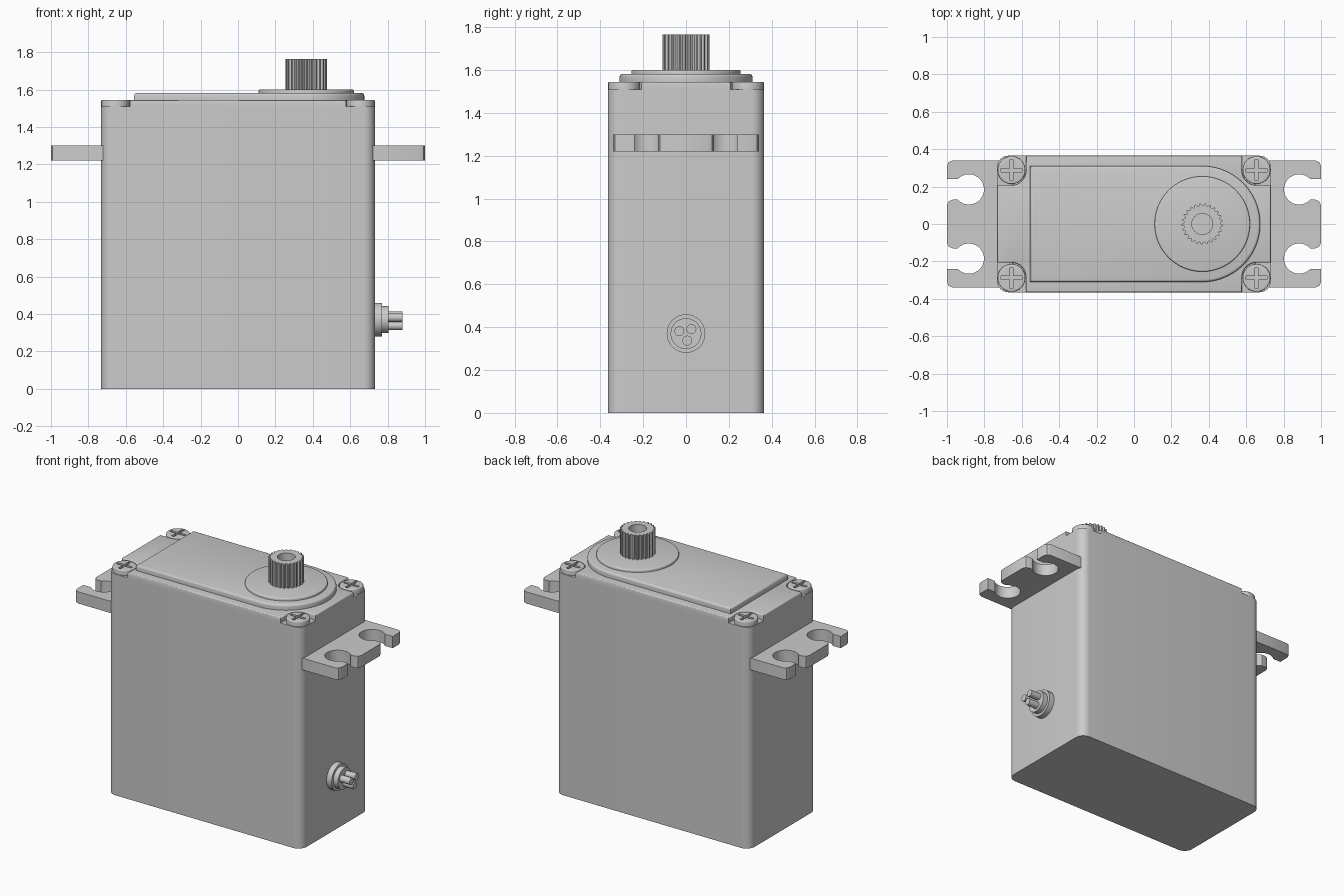
import bpy
import bmesh
from math import radians, cos, sin, pi, tau
from mathutils import Vector, Matrix

cube = bpy.data.objects.get("Cube")
if cube:
    bpy.data.objects.remove(cube, do_unlink=True)

grey = bpy.data.materials.new("light grey")
grey.use_nodes = True
grey.diffuse_color = (0.6, 0.6, 0.6, 1)
grey.node_tree.nodes["Principled BSDF"].inputs["Base Color"].default_value = (0.6, 0.6, 0.6, 1)


def add_object(name, bm):
    bmesh.ops.recalc_face_normals(bm, faces=bm.faces)
    mesh = bpy.data.meshes.new(name)
    bm.to_mesh(mesh)
    bm.free()
    mesh.materials.append(grey)
    ob = bpy.data.objects.new(name, mesh)
    bpy.context.collection.objects.link(ob)
    return ob


def rounded(corners, steps=8):
    """Turn (x, y, radius) corners into an outline with filleted corners."""
    pts = []
    n = len(corners)
    for i, (x, y, r) in enumerate(corners):
        p = Vector((x, y))
        if r == 0:
            pts.append(p)
            continue
        a = (Vector(corners[i - 1][:2]) - p).normalized()
        b = (Vector(corners[(i + 1) % n][:2]) - p).normalized()
        c = p + (a + b) * r
        for k in range(steps + 1):
            t = k / steps * pi / 2
            pts.append(c - b * r * cos(t) - a * r * sin(t))
    return pts


def prism(name, pts, z0, z1, top_bevel=0.0):
    """Extrude an outline upward, optionally rounding its top rim."""
    bm = bmesh.new()
    face = bm.faces.new([bm.verts.new((p[0], p[1], z0)) for p in pts])
    ext = bmesh.ops.extrude_face_region(bm, geom=[face])
    top = [v for v in ext["geom"] if isinstance(v, bmesh.types.BMVert)]
    bmesh.ops.translate(bm, verts=top, vec=(0, 0, z1 - z0))
    if top_bevel:
        rim = [e for e in bm.edges if all(v in top for v in e.verts)]
        bmesh.ops.bevel(bm, geom=rim, offset=top_bevel, segments=3, profile=0.5, affect='EDGES')
    return add_object(name, bm)


def circle(x, y, r, n=48):
    return [(x + r * cos(i * tau / n), y + r * sin(i * tau / n)) for i in range(n)]


def smooth(ob, angle=35):
    bpy.ops.object.select_all(action='DESELECT')
    ob.select_set(True)
    bpy.context.view_layer.objects.active = ob
    bpy.ops.object.shade_smooth_by_angle(angle=radians(angle))


def cut(ob, cutter):
    mod = ob.modifiers.new("cut", 'BOOLEAN')
    mod.operation = 'DIFFERENCE'
    mod.solver = 'EXACT'
    mod.object = cutter
    bpy.context.view_layer.objects.active = ob
    bpy.ops.object.modifier_apply(modifier=mod.name)
    bpy.data.objects.remove(cutter, do_unlink=True)


HX, HY = 0.732, 0.365
LEDGE, TOP = 1.51, 1.545
SHAFT_X = 0.365

# Main case
smooth(prism("case", rounded([(HX, HY, 0.06), (-HX, HY, 0.06), (-HX, -HY, 0.06), (HX, -HY, 0.06)]), 0, LEDGE))

# Raised lid with a pocket for a screw at each corner
px, py, pr = 0.578, 0.207, 0.075
quarter = [(HX, py, 0), (px, py, pr), (px, HY, 0)]
corners = []
for sx, sy in ((1, 1), (-1, 1), (-1, -1), (1, -1)):
    part = [(x * sx, y * sy, r) for x, y, r in quarter]
    corners += part if sx * sy > 0 else part[::-1]
smooth(prism("lid", rounded(corners), LEDGE, TOP, 0.008))

# Gear cover plate, rounded around the shaft
end = [(SHAFT_X + 0.31 * cos(t), 0.31 * sin(t)) for t in (-pi / 2 + pi * i / 40 for i in range(41))]
smooth(prism("gear_cover", [(-0.555, 0.31), (-0.555, -0.31)] + end, TOP, 1.582, 0.014))

# Bearing boss
smooth(prism("bearing_boss", circle(SHAFT_X, 0, 0.255, 64), 1.58, 1.6, 0.008))

# Splined output shaft with a centre hole
teeth = 25
spline = []
for i in range(teeth):
    for f, r in ((0, 0.098), (0.3, 0.098), (0.5, 0.11), (0.8, 0.11)):
        t = (i + f) * tau / teeth
        spline.append((SHAFT_X + r * cos(t), r * sin(t)))
shaft = prism("output_shaft", spline, 1.59, 1.765)
cut(shaft, prism("bore", circle(SHAFT_X, 0, 0.056, 32), 1.63, 1.8))
smooth(shaft, 25)

# Cross-head corner screws
for sx, side in ((1, "left"), (-1, "right")):
    for sy, end_name in ((1, "back"), (-1, "front")):
        x, y = sx * 0.655, sy * 0.288
        screw = prism(f"screw_{end_name}_{side}", circle(x, y, 0.074, 32), LEDGE - 0.005, TOP, 0.006)
        a, b = 0.056, 0.009
        cross = [(a, -b), (a, b), (b, b), (b, a), (-b, a), (-b, b),
                 (-a, b), (-a, -b), (-b, -b), (-b, -a), (b, -a), (b, -b)]
        cut(screw, prism("slot", [(x + u, y + v) for u, v in cross], TOP - 0.02, TOP + 0.02))
        smooth(screw)

# Mounting ears with keyhole slots
ear_half = [(0.72, 0.34), (0.97, 0.34), (0.991, 0.331), (1, 0.31), (1, 0.24)]
slot_y, slot_r, slot_w = 0.185, 0.081, 0.055
start = 0.747
for i in range(25):
    t = start + (tau - 2 * start) * i / 24
    ear_half.append((0.883 + slot_r * cos(t), slot_y + slot_r * sin(t)))
ear_half += [(0.97, slot_y - slot_w), (0.991, 0.121), (1, 0.1)]
ear = ear_half + [(x, -y) for x, y in reversed(ear_half)]
for s, side in ((1, "left"), (-1, "right")):
    smooth(prism(f"mounting_ear_{side}", [(s * x, y) for x, y in ear], 1.22, 1.3))


# Cable grommet and the three wires
def rod(name, y, z, r, x0, x1, n=32):
    bm = bmesh.new()
    bmesh.ops.create_cone(bm, cap_ends=True, segments=n, radius1=r, radius2=r, depth=x1 - x0)
    bmesh.ops.transform(bm, verts=bm.verts,
                        matrix=Matrix.Translation(((x0 + x1) / 2, y, z)) @ Matrix.Rotation(pi / 2, 4, 'Y'))
    smooth(add_object(name, bm))


rod("grommet_flange", 0, 0.37, 0.09, 0.72, 0.77)
rod("grommet_collar", 0, 0.37, 0.072, 0.76, 0.805)
for i in range(3):
    t = radians(40 + 120 * i)
    rod(f"wire_{i + 1}", 0.033 * cos(t), 0.37 + 0.033 * sin(t), 0.023, 0.79, 0.88, 20)
